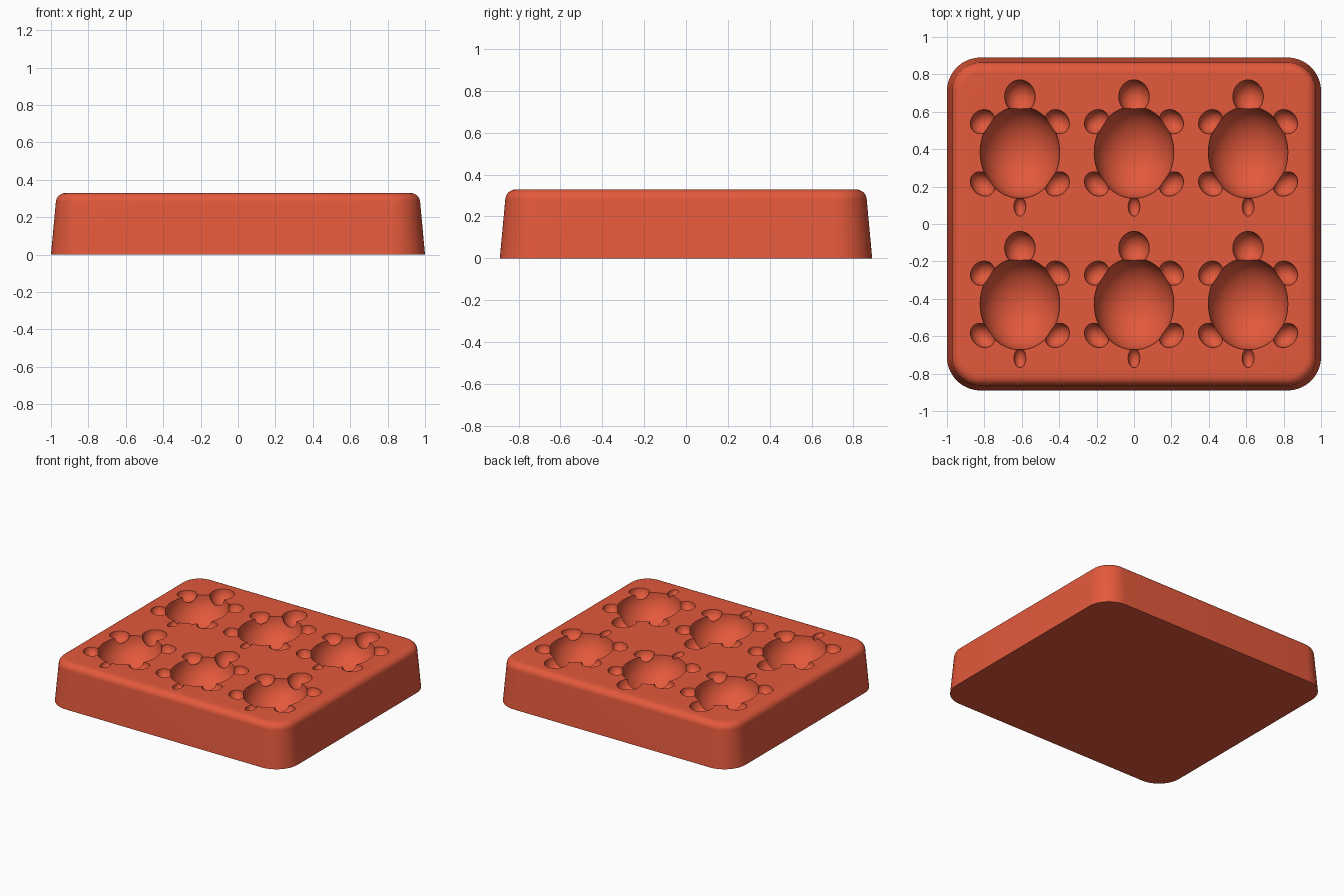
import bpy, bmesh
from math import sin, cos, pi, radians
from mathutils import Matrix, Vector

if "Cube" in bpy.data.objects:
    bpy.data.objects.remove(bpy.data.objects["Cube"])

HALF_X, HALF_Y, HEIGHT = 1.0, 0.89, 0.33
CORNER, TAPER, FILLET = 0.18, 0.03, 0.05

red = bpy.data.materials.new("silicone red")
red.use_nodes = True
color = (0.77, 0.1, 0.045, 1)
red.diffuse_color = color
red.node_tree.nodes["Principled BSDF"].inputs["Base Color"].default_value = color


def make_object(name, bm):
    mesh = bpy.data.meshes.new(name)
    bmesh.ops.recalc_face_normals(bm, faces=bm.faces)
    for face in bm.faces:
        face.smooth = True
    bm.to_mesh(mesh)
    bm.free()
    mesh.materials.append(red)
    obj = bpy.data.objects.new(name, mesh)
    bpy.context.collection.objects.link(obj)
    return obj


def rounded_loop(bm, inset, z, steps=14):
    """Ring of vertices round a rectangle with rounded corners."""
    r = CORNER - inset
    ring = []
    for k, (sx, sy) in enumerate([(1, 1), (-1, 1), (-1, -1), (1, -1)]):
        for i in range(steps + 1):
            a = (k + i / steps) * pi / 2
            ring.append(bm.verts.new((sx * (HALF_X - CORNER) + r * cos(a),
                                      sy * (HALF_Y - CORNER) + r * sin(a), z)))
    return ring


# Tapered block with a rounded top edge
bm = bmesh.new()
profile = [(0, 0)]
for i in range(9):
    a = i / 8 * pi / 2
    profile.append((TAPER + FILLET * (1 - cos(a)) - 0.004 * cos(a),
                    HEIGHT - FILLET + FILLET * sin(a)))
rings = [rounded_loop(bm, inset, z) for inset, z in profile]
for low, high in zip(rings, rings[1:]):
    for i in range(len(low)):
        j = (i + 1) % len(low)
        bm.faces.new((low[i], low[j], high[j], high[i]))
bm.faces.new(rings[0][::-1])
bm.faces.new(rings[-1])
block = make_object("mould_block", bm)

# Ellipsoid hollows of one turtle: offset, radii, turn, segments
hollows = [("shell", (0, 0), (0.213, 0.246, 0.2), 0, 48),
           ("head", (0, 0.298), (0.082, 0.09, 0.09), 0, 32),
           ("tail", (0, -0.29), (0.032, 0.052, 0.04), 0, 20)]
for side in (-1, 1):
    hollows.append(("front_leg", (side * 0.2, 0.164), (0.07, 0.06, 0.065), -45 * side, 28))
    hollows.append(("back_leg", (side * 0.2, -0.169), (0.072, 0.058, 0.065), 45 * side, 28))

cutters = bpy.data.collections.new("hollow_cutters")
bpy.context.scene.collection.children.link(cutters)
for cx in (-0.61, 0, 0.61):
    for cy in (0.383, -0.427):
        for name, (dx, dy), radii, turn, seg in hollows:
            bm = bmesh.new()
            place = (Matrix.Translation((cx + dx, cy + dy, HEIGHT + 0.002))
                     @ Matrix.Rotation(radians(turn), 4, "Z")
                     @ Matrix.Diagonal(Vector((*radii, 1))))
            bmesh.ops.create_uvsphere(bm, u_segments=seg, v_segments=seg // 2,
                                      radius=1, matrix=place)
            cutter = make_object(name + "_cutter", bm)
            cutter.hide_render = True
            bpy.context.collection.objects.unlink(cutter)
            cutters.objects.link(cutter)

# Carve the hollows, then drop the cutters
mod = block.modifiers.new("hollows", "BOOLEAN")
mod.operation = "DIFFERENCE"
mod.solver = "EXACT"
mod.operand_type = "COLLECTION"
mod.collection = cutters
bpy.ops.object.select_all(action="DESELECT")
block.select_set(True)
bpy.context.view_layer.objects.active = block
bpy.ops.object.modifier_apply(modifier=mod.name)
for cutter in list(cutters.objects):
    bpy.data.objects.remove(cutter)
bpy.data.collections.remove(cutters)
bpy.ops.object.shade_smooth_by_angle(angle=radians(30))
